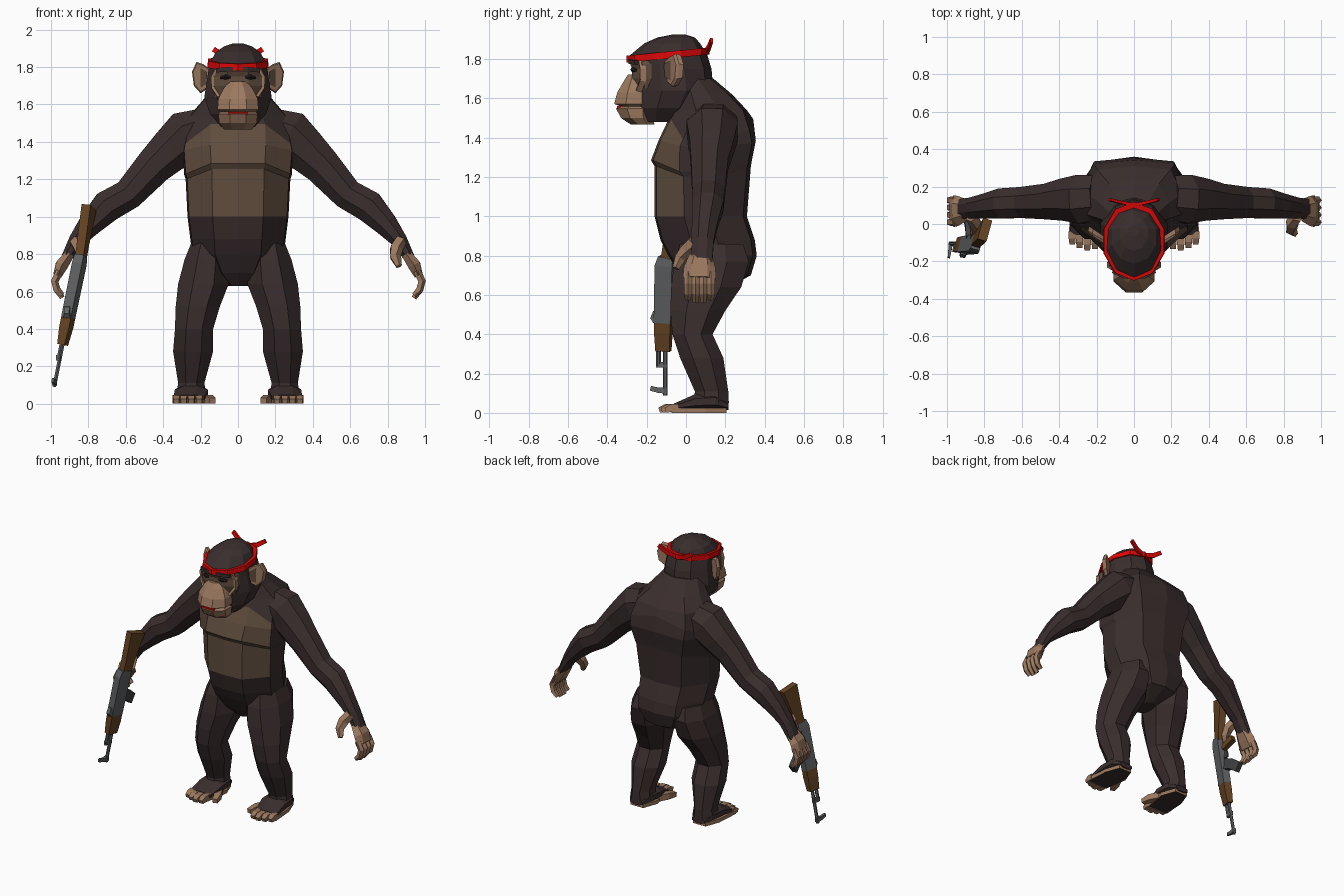
import bpy, bmesh, math
from mathutils import Vector


def material(name, r, g, b):
    m = bpy.data.materials.new(name)
    m.diffuse_color = (r, g, b, 1)
    return m


FUR = material("dark_fur", .042, .027, .0265)
CHEST = material("chest_brown", .115, .073, .047)
SKIN = material("bare_skin", .33, .19, .115)
RED = material("red_cloth", .72, .002, .002)
WOOD = material("gun_wood", .13, .057, .017)
METAL = material("gun_metal", .115, .12, .124)
STEEL = material("dark_steel", .05, .051, .053)
BLACK = material("eye_black", .016, .012, .012)


def finish(name, bm, *mats):
    bmesh.ops.recalc_face_normals(bm, faces=bm.faces[:])
    me = bpy.data.meshes.new(name)
    bm.to_mesh(me)
    bm.free()
    for m in mats:
        me.materials.append(m)
    ob = bpy.data.objects.new(name, me)
    bpy.context.collection.objects.link(ob)
    return ob


def loft(name, rings, *mats, rule=None):
    """Skin closed rings of points, cap both ends, colour faces by a rule."""
    bm = bmesh.new()
    vs = [[bm.verts.new(p) for p in r] for r in rings]
    n = len(vs[0])
    for a, b in zip(vs, vs[1:]):
        for i in range(n):
            j = (i + 1) % n
            bm.faces.new((a[i], a[j], b[j], b[i]))
    bm.faces.new(vs[0])
    bm.faces.new(vs[-1])
    if rule:
        for f in bm.faces:
            f.material_index = int(rule(f.calc_center_median()))
    return finish(name, bm, *mats)


def tube(name, pts, *mats, n=4, ref=(0, 1, 0), tan=None, s=1, rule=None):
    """Polygon tube through (x, y, z, side radius, radius along ref)."""
    ps = [Vector((s * p[0], p[1], p[2])) for p in pts]
    k = 1 / math.cos(math.pi / n)
    rings = []
    for i, p in enumerate(ps):
        t = Vector(tan) if tan else ps[min(i + 1, len(ps) - 1)] - ps[max(i - 1, 0)]
        t.normalize()
        a = Vector(ref).cross(t).normalized()
        b = t.cross(a)
        ring = []
        for j in range(n):
            w = 2 * math.pi * (j + .5) / n
            ring.append(p + a * math.cos(w) * pts[i][3] * k + b * math.sin(w) * pts[i][4] * k)
        rings.append(ring)
    return loft(name, rings, *mats, rule=rule)


UP = (0, 0, 1)


# Torso: height, front, back, half width, lift of the middle, flank depth, back corner
def torso_ring(z, yf, yb, w, lift, flank, corner):
    d = yb - yf
    half = [(0, yf), (.5 * w, yf + .01), (.97 * w, yf + flank * d),
            (w, yf + .6 * d), (corner * w, yb - .02), (0, yb)]
    full = half + [(-x, y) for x, y in half[-2:0:-1]]
    return [(x, y, z + lift * min(1, 2 * (1 - abs(x) / w))) for x, y in full]


TORSO = [(.63, .03, .2, .06, 0, .32, .6), (.70, -.03, .33, .17, 0, .32, .6),
         (.80, -.09, .36, .245, 0, .32, .6), (.88, -.13, .35, .255, 0, .32, .6),
         (1.0, -.16, .31, .27, 0, .32, .6), (1.2, -.16, .33, .28, .055, .3, .65),
         (1.225, -.178, .335, .288, .06, .28, .66), (1.355, -.14, .355, .297, .03, .22, .72),
         (1.385, -.088, .342, .29, .11, .17, .75), (1.54, -.06, .31, .26, 0, .3, .75),
         (1.62, -.06, .235, .19, 0, .3, .7), (1.70, -.06, .14, .13, 0, .3, .6)]
loft("torso", [torso_ring(*r) for r in TORSO], FUR, CHEST,
     rule=lambda c: c.y < .005 and 1.0 < c.z < 1.475)

# Head
tube("head", [(0, -.12, 1.48, .09, .12), (0, -.09, 1.55, .15, .17), (0, -.06, 1.64, .18, .19),
              (0, -.07, 1.75, .163, .19), (0, -.088, 1.82, .152, .187),
              (0, -.07, 1.88, .118, .135), (0, -.05, 1.91, .075, .09),
              (0, -.035, 1.925, .03, .03)], FUR, n=10, tan=UP)
tube("face", [(0, -.17, 1.64, .125, .09), (0, -.18, 1.70, .138, .095), (0, -.18, 1.75, .136, .093),
              (0, -.18, 1.775, .135, .104), (0, -.18, 1.80, .12, .104)], CHEST, n=8, tan=UP)
tube("muzzle", [(0, -.25, 1.722, .045, .045), (0, -.255, 1.69, .075, .06), (0, -.26, 1.63, .105, .09),
                (0, -.265, 1.572, .11, .1), (0, -.255, 1.560, .095, .08),
                (0, -.26, 1.548, .105, .096), (0, -.25, 1.50, .1, .08),
                (0, -.22, 1.467, .075, .06)], SKIN, n=8, tan=UP)
tube("lips", [(-.05, -.335, 1.553, .008, .016), (.05, -.335, 1.553, .008, .016)], RED)
# Brow ridge
tube("brow", [(-.11, -.245, 1.783, .011, .018), (-.05, -.275, 1.788, .012, .018),
              (.05, -.275, 1.788, .012, .018), (.11, -.245, 1.783, .011, .018)], FUR)

# Headband with two knotted tails
tube("headband", [(0, -.092, 1.803, .163, .202), (0, -.092, 1.838, .160, .202)],
     RED, n=10, tan=(0, -.1, 1))

for s, side in ((1, "left"), (-1, "right")):
    tube(side + "_band_tail", [(-.01, .1, 1.835, .014, .008), (.07, .115, 1.855, .016, .008),
                               (.13, .13, 1.895, .014, .007)], RED, s=s)
    tube(side + "_eye", [(.04, -.268, 1.745, .006, .012), (.063, -.268, 1.747, .013, .014),
                         (.09, -.252, 1.743, .006, .012)], BLACK, n=6, s=s)
    tube(side + "_cheek_edge", [(.115, -.23, 1.79, .006, .012), (.136, -.218, 1.75, .008, .015),
                                (.134, -.218, 1.69, .008, .015), (.10, -.24, 1.64, .008, .014)],
         SKIN, s=s)

    # Ear: outline lofted from front to back, with a darker hollow
    outline = [(.15, 1.79), (.185, 1.815), (.222, 1.828), (.246, 1.775),
               (.236, 1.70), (.2, 1.66), (.155, 1.69)]

    def ear_ring(k, y):
        return [(s * (.19 + (x - .19) * k), y + (x - .19) * .6, 1.745 + (z - 1.745) * k)
                for x, z in outline]
    loft(side + "_ear", [ear_ring(.9, -.085), ear_ring(1, -.07), ear_ring(.9, -.045)], SKIN)
    loft(side + "_ear_hollow", [ear_ring(.62, -.088), ear_ring(.62, -.082)], CHEST)

    # Arm and hand
    tube(side + "_arm", [(.19, .14, 1.47, .11, .12), (.27, .133, 1.435, .137, .13),
                         (.36, .13, 1.355, .117, .112),
                         (.45, .12, 1.27, .1, .095), (.585, .115, 1.12, .083, .083),
                         (.70, .11, 1.055, .085, .08), (.79, .095, .96, .064, .066),
                         (.865, .085, .87, .042, .056), (.925, .08, .765, .027, .054)],
         FUR, n=8, s=s)
    tube(side + "_palm", [(.90, .075, .80, .026, .052), (.943, .07, .74, .034, .07),
                          (.966, .068, .685, .023, .073)], SKIN, n=6, s=s)
    for i in range(4):
        y = .01 + .039 * i
        drop = .014 if i in (1, 2) else 0
        tube(f"{side}_finger_{i + 1}", [(.955, y, .71, .018, .018), (.982, y, .655, .018, .018),
                                        (.970, y, .61, .017, .017),
                                        (.94, y, .58 - drop, .012, .013)], SKIN, n=5, s=s)
    tube(side + "_thumb", [(.868, .04, .87, .028, .03), (.845, 0, .83, .03, .028),
                           (.840, -.03, .785, .026, .024), (.86, -.052, .735, .014, .015)],
         SKIN, n=5, s=s)

    # Leg
    tube(side + "_leg", [(.16, .13, .86, .09, .16), (.168, .13, .77, .118, .19),
                         (.185, .103, .64, .135, .178), (.215, .06, .52, .118, .14),
                         (.235, .033, .40, .102, .102), (.24, .08, .28, .107, .11),
                         (.25, .13, .11, .07, .085), (.25, .13, .05, .08, .088)],
         FUR, n=8, tan=(0, 0, -1), s=s)

    # Foot, dark-bottomed sole and toes
    tube(side + "_foot", [(.25, .215, .035, .05, .02), (.25, .15, .06, .085, .045),
                          (.25, .05, .055, .09, .042), (.262, -.06, .03, .08, .018)],
         FUR, n=8, ref=UP, tan=(0, -1, 0), s=s)
    sole = [(.2, .205), (.3, .205), (.338, .1), (.35, -.07), (.19, -.07), (.162, .1)]
    loft(side + "_sole", [[(s * x, y, z) for x, y in sole] for z in (0, .026)], SKIN, FUR,
         rule=lambda c: c.z < .002)
    for i, (x, tip) in enumerate(((.208, -.13), (.25, -.137), (.291, -.125), (.33, -.105))):
        tube(f"{side}_toe_{i + 1}", [(x, -.04, .024, .019, .022), (x, tip + .03, .024, .019, .02),
                                     (x, tip, .014, .015, .013)], SKIN, ref=UP, s=s)
    tube(side + "_big_toe", [(.2, .07, .024, .025, .022), (.155, -.01, .024, .023, .022),
                             (.137, -.07, .016, .017, .015)], SKIN, ref=UP, s=s)

# Rifle, carried muzzle down in the right hand, rolled slightly outward
ROLL = (.3, 1, 0)
tube("rifle_stock", [(-.797, -.03, 1.05, .025, .06), (-.828, -.075, .86, .024, .037),
                     (-.842, -.092, .77, .023, .034)], WOOD, ref=ROLL)
tube("rifle_receiver", [(-.840, -.1, .79, .025, .038), (-.848, -.108, .75, .028, .046),
                        (-.908, -.115, .46, .027, .044)], METAL, ref=ROLL)
tube("rifle_handguard", [(-.906, -.115, .47, .027, .042), (-.918, -.115, .41, .027, .042),
                         (-.938, -.115, .315, .02, .037)], WOOD, ref=ROLL)
tube("rifle_barrel", [(-.935, -.105, .33, .01, .01), (-.983, -.105, .09, .01, .01)], METAL, n=6)
tube("rifle_gas_tube", [(-.942, -.14, .33, .01, .01), (-.96, -.14, .24, .01, .01)], METAL, n=6)
tube("rifle_gas_block", [(-.953, -.095, .245, .01, .015), (-.962, -.15, .245, .01, .015)],
     METAL, ref=UP)
tube("rifle_front_sight", [(-.978, -.095, .115, .011, .018), (-.984, -.14, .115, .009, .013),
                           (-.99, -.18, .125, .006, .012)], METAL, ref=UP)
tube("rifle_rear_sight", [(-.912, -.15, .49, .018, .035), (-.916, -.172, .50, .014, .02)],
     METAL, ref=UP)
tube("rifle_magazine", [(-.88, -.08, .59, .038, .018), (-.885, -.01, .565, .037, .018),
                        (-.895, .055, .515, .035, .018)], STEEL, ref=(1, 0, 0))
tube("rifle_grip", [(-.858, -.07, .71, .024, .018), (-.862, .03, .745, .022, .018)],
     WOOD, ref=(1, 0, 0))
tube("rifle_trigger_guard", [(-.868, -.075, .655, .03, .008), (-.871, -.04, .66, .024, .007)],
     STEEL, ref=(1, 0, 0))
